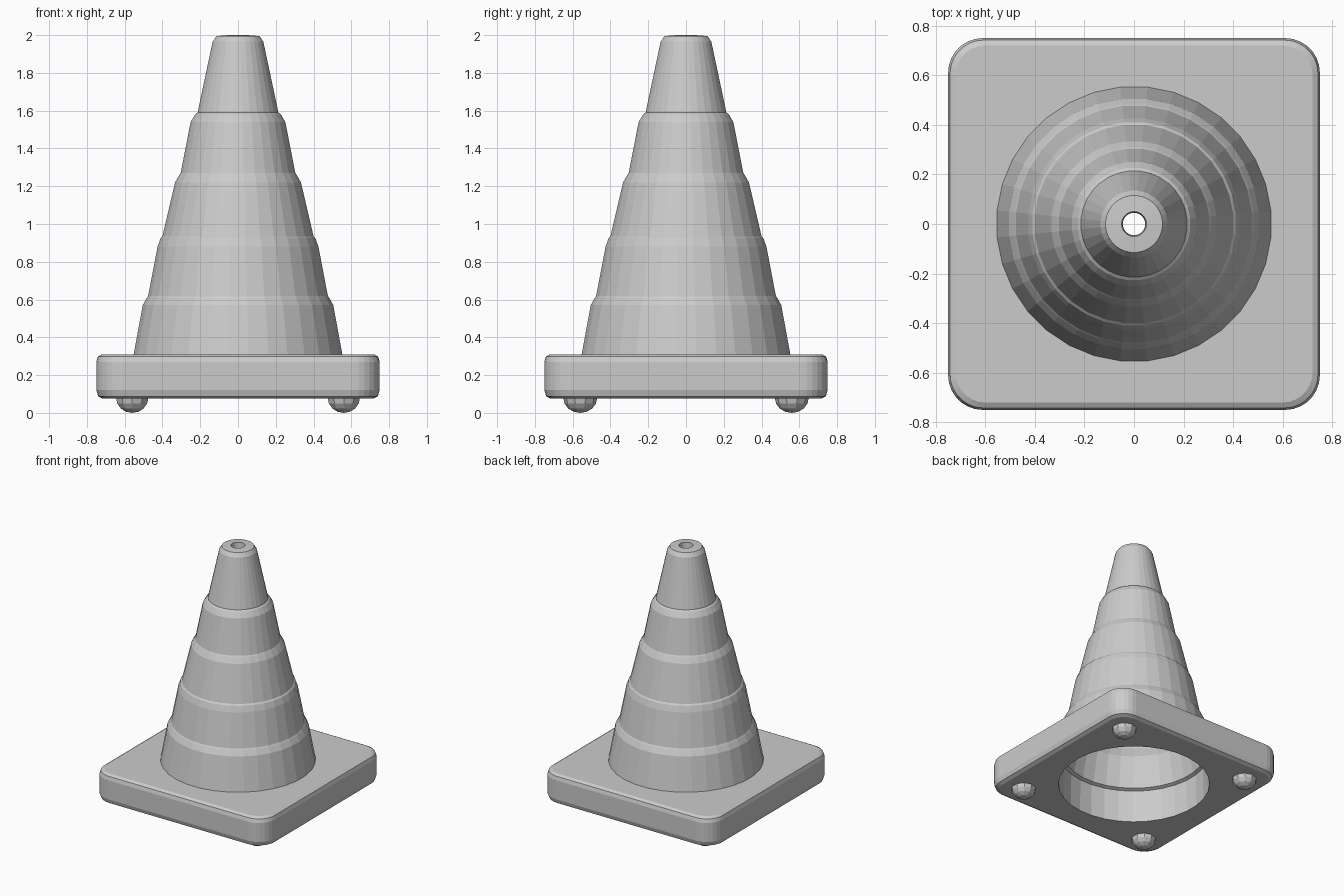
import bpy
import bmesh
from math import cos, sin, radians

if "Cube" in bpy.data.objects:
    bpy.data.objects.remove(bpy.data.objects["Cube"])

N = 32  # points per loop (8 per quarter)


def circle(r, z):
    """Round loop, half-step offset so it pairs with the rounded square."""
    return [(r * cos(radians((i + 0.5) * 360 / N)),
             r * sin(radians((i + 0.5) * 360 / N)), z) for i in range(N)]


def rounded_square(half, radius, z):
    """Square loop with arc corners, 8 points per corner."""
    pts = []
    per = N // 4
    for k in range(4):
        mid = radians(90 * k + 45)
        cx = (half - radius) * (1 if cos(mid) > 0 else -1)
        cy = (half - radius) * (1 if sin(mid) > 0 else -1)
        for j in range(per):
            a = radians(90 * k + 90 * j / (per - 1))
            pts.append((cx + radius * cos(a), cy + radius * sin(a), z))
    return pts


def new_object(name, bm):
    mesh = bpy.data.meshes.new(name)
    bm.to_mesh(mesh)
    bm.free()
    obj = bpy.data.objects.new(name, mesh)
    bpy.context.collection.objects.link(obj)
    return obj


def loft(name, loops):
    """Skin a sequence of loops with quads (outside first, then inside)."""
    bm = bmesh.new()
    rings = [[bm.verts.new(p) for p in loop] for loop in loops]
    for a, b in zip(rings, rings[1:]):
        for i in range(N):
            j = (i + 1) % N
            bm.faces.new((a[i], a[j], b[j], b[i]))
    return new_object(name, bm)


# Stepped tiers: (bottom radius, bottom z, shoulder radius, shoulder z, top radius, top z)
tiers = [
    (0.555, 0.31, 0.507, 0.57, 0.485, 0.61),
    (0.478, 0.62, 0.428, 0.88, 0.412, 0.925),
    (0.402, 0.935, 0.335, 1.22, 0.312, 1.26),
    (0.305, 1.27, 0.252, 1.54, 0.228, 1.58),
    (0.215, 1.59, 0.135, 1.965, 0.115, 1.995),
]
outer = [p for t in tiers for p in ((t[0], t[1]), (t[2], t[3]), (t[4], t[5]))]

# Hollow inside follows the tiers, then drops through the base opening
wall = 0.045
inner = [(0.05, 2.0), (0.045, 1.94), (0.09, 1.92)]
for t in reversed(tiers[1:]):
    if t is not tiers[-1]:
        inner.append((t[2] - wall, t[3]))
    inner.append((t[0] - wall, t[1]))
inner += [(tiers[0][2] - wall, 0.57), (0.51, 0.335), (0.535, 0.325), (0.54, 0.075)]
loft("cone_body", [circle(r, z) for r, z in outer + inner])

# Square base plate with softened edges, open in the middle
base = [circle(0.54, 0.075),
        rounded_square(0.715, 0.12, 0.075),
        rounded_square(0.74, 0.135, 0.088),
        rounded_square(0.75, 0.14, 0.12),
        rounded_square(0.75, 0.14, 0.27),
        rounded_square(0.742, 0.135, 0.298),
        rounded_square(0.72, 0.12, 0.31),
        circle(0.555, 0.31)]
loft("base_plate", base)

# Four rounded feet (lower half domes)
for sx in (-1, 1):
    for sy in (-1, 1):
        bm = bmesh.new()
        bmesh.ops.create_uvsphere(bm, u_segments=10, v_segments=8, radius=0.09)
        bmesh.ops.delete(bm, geom=[v for v in bm.verts if v.co.z > 0.01],
                         context='VERTS')
        for v in bm.verts:
            v.co.z *= 0.08 / 0.09
        foot = new_object("foot", bm)
        foot.location = (0.56 * sx, 0.56 * sy, 0.08)
